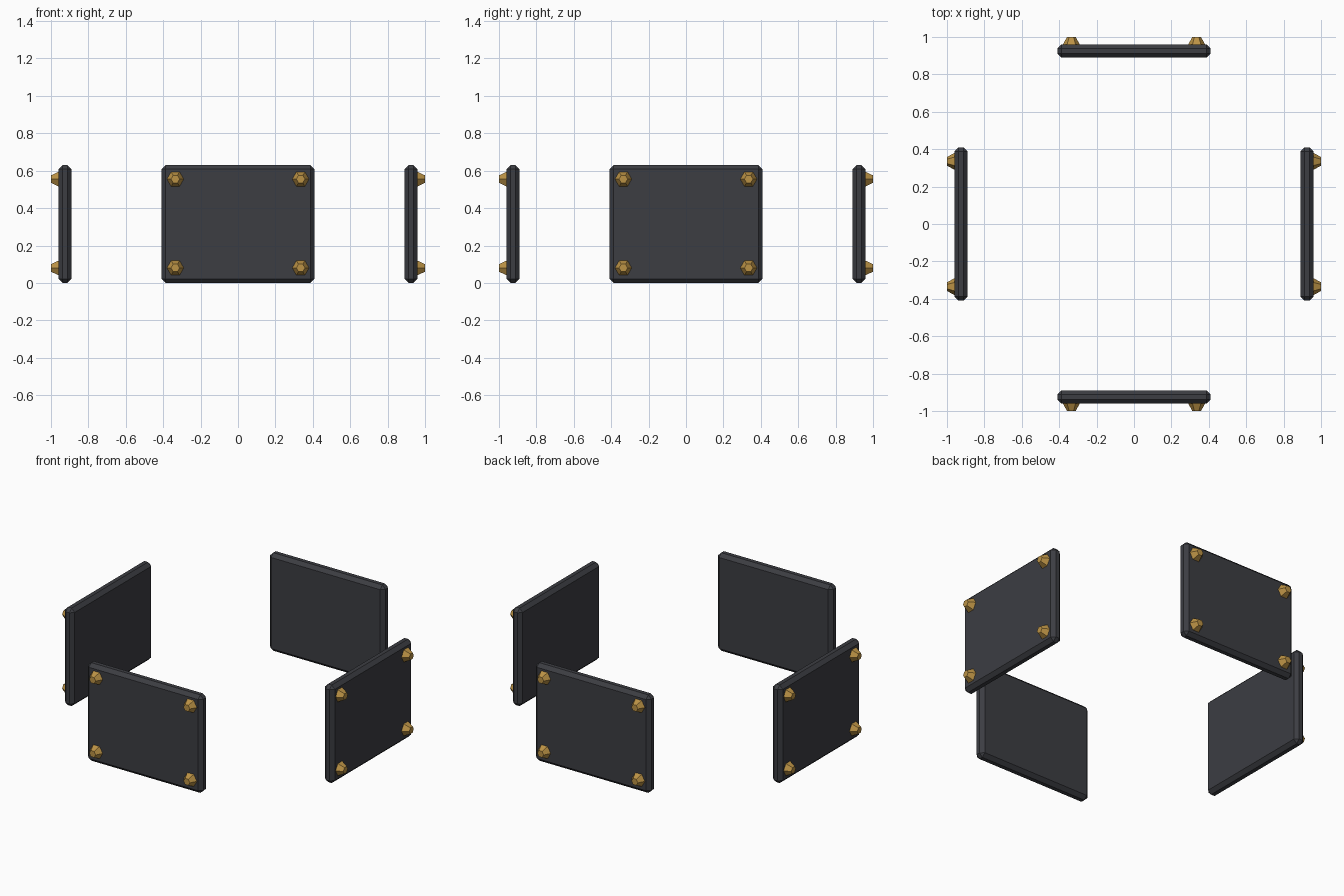
import bpy, bmesh
from math import pi
from mathutils import Matrix

if "Cube" in bpy.data.objects:
    bpy.data.objects.remove(bpy.data.objects["Cube"])


def material(name, color):
    m = bpy.data.materials.new(name)
    m.diffuse_color = color
    m.use_nodes = True
    m.node_tree.nodes["Principled BSDF"].inputs["Base Color"].default_value = m.diffuse_color
    return m


dark = material("dark_iron", (0.045, 0.047, 0.055, 1))
brass = material("brass", (0.50, 0.29, 0.06, 1))


def add_object(name, bm, mat, turn):
    bm.transform(Matrix.Rotation(turn, 4, 'Z'))
    me = bpy.data.meshes.new(name)
    bm.to_mesh(me)
    bm.free()
    me.materials.append(mat)
    ob = bpy.data.objects.new(name, me)
    bpy.context.collection.objects.link(ob)


def plate(name, turn):
    # chamfered slab, modelled on the front side and turned into place
    bm = bmesh.new()
    bmesh.ops.create_cube(bm, size=1, matrix=Matrix.Translation((0, -0.925, 0.315))
                          @ Matrix.Diagonal((0.82, 0.07, 0.63, 1)))
    bmesh.ops.bevel(bm, geom=bm.edges[:], offset=0.022, segments=1,
                    profile=0.5, affect='EDGES')
    add_object(name, bm, dark, turn)


def studs(name, turn):
    # four tapered hexagonal bolts, one near each corner
    bm = bmesh.new()
    for x in (-0.335, 0.335):
        for z in (0.08, 0.555):
            place = (Matrix.Translation((x, -0.98, z)) @ Matrix.Rotation(pi / 2, 4, 'X')
                     @ Matrix.Rotation(pi / 6, 4, 'Z'))
            bmesh.ops.create_cone(bm, cap_ends=True, segments=6, radius1=0.045,
                                  radius2=0.023, depth=0.04, matrix=place)
    add_object(name, bm, brass, turn)


for i, side in enumerate(("front", "right", "back", "left")):
    plate(side + "_plate", i * pi / 2)
    studs(side + "_studs", i * pi / 2)
